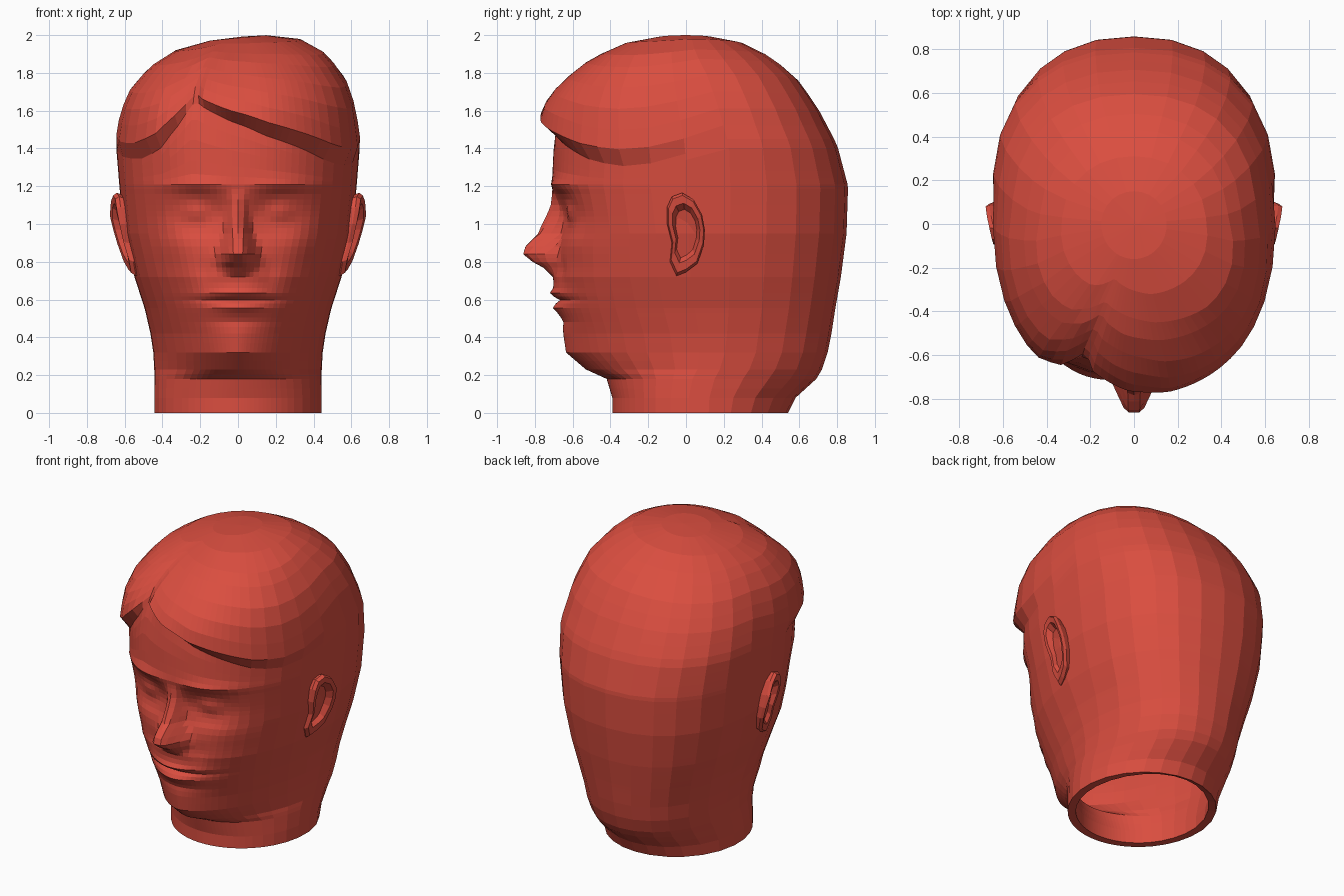
import bpy, bmesh
from math import sin, cos, pi, exp, radians
from mathutils import Vector

red = bpy.data.materials.new("red")
red.diffuse_color = (0.7, 0.075, 0.05, 1)


def table(rows, v):
    """Piecewise linear lookup; each row is (key, values...)."""
    if v <= rows[0][0]:
        return rows[0][1:]
    for a, b in zip(rows, rows[1:]):
        if v <= b[0]:
            f = (v - a[0]) / (b[0] - a[0])
            return [p + (q - p) * f for p, q in zip(a[1:], b[1:])]
    return rows[-1][1:]


def finish(bm, name):
    me = bpy.data.meshes.new(name)
    bm.to_mesh(me)
    bm.free()
    ob = bpy.data.objects.new(name, me)
    bpy.context.collection.objects.link(ob)
    me.materials.append(red)
    return ob


# Head sections: z, half width, front y, back y, y of widest point, front and back roundness
SECTIONS = [
    (0.00, .445, -.39, .54, .08, 2.0, 2.0),
    (0.08, .445, -.39, .58, .08, 2.0, 2.0),
    (0.18, .445, -.42, .69, .10, 1.9, 2.0),
    (0.23, .445, -.53, .72, .12, 1.65, 2.1),
    (0.32, .450, -.635, .75, .14, 1.65, 2.2),
    (0.42, .465, -.65, .77, .15, 1.75, 2.2),
    (0.55, .495, -.68, .79, .15, 1.9, 2.3),
    (0.72, .550, -.705, .82, .15, 2.05, 2.3),
    (0.95, .605, -.67, .85, .15, 2.2, 2.3),
    (1.20, .630, -.71, .858, .15, 2.3, 2.3),
    (1.42, .648, -.70, .80, .15, 2.3, 2.3),
    (1.60, .620, -.67, .705, .10, 2.3, 2.3),
    (1.75, .565, -.59, .605, .05, 2.3, 2.3),
    (1.87, .465, -.48, .47, .0, 2.2, 2.2),
    (1.95, .330, -.33, .31, .0, 2.1, 2.1),
    (1.985, .15, -.16, .15, .0, 2.0, 2.0)]

# Hair edge round the front: angle, edge height, hair thickness
FRINGE = [(-95, 1.45, 0), (-75, 1.36, .015), (-52, 1.34, .045), (-37, 1.39, .07),
          (-27, 1.52, .05), (-19, 1.66, .0), (-14, 1.62, .06), (0, 1.53, .095),
          (10, 1.47, .10), (28, 1.40, .08), (45, 1.33, .06), (60, 1.305, .04),
          (75, 1.33, .015), (95, 1.45, 0)]

# Nose: z, projection, half width
NOSE = [(.72, 0, .09), (.77, .06, .115), (.80, .12, .125), (.84, .175, .125), (.88, .17, .105),
        (.95, .115, .08), (1.0, .09, .07), (1.1, .03, .06), (1.18, 0, .06)]

# Facial relief: x, z, spread x, spread z, height
RELIEF = [(.20, 1.06, .14, .09, .075 * -1), (.22, 1.06, .085, .055, .05),
          (.24, 1.21, .17, .03, .025), (.33, .90, .12, .10, .02),
          (0, .635, .17, .022, .028), (0, .597, .20, .013, -.022),
          (0, .555, .14, .022, .025), (0, .48, .16, .03, -.015),
          (.17, .75, .05, .07, -.015)]

ROWS = [0, .08, .13, .18, .205, .23, .275, .32, .37, .42, .455, .48, .505, .53, .555, .578,
        .597, .615, .635, .66, .69, .72, .745, .77, .80, .82, .84, .88, .92, .95, .98, 1.01,
        1.04, 1.07, 1.1, 1.13, 1.16, 1.185, 1.21, 1.24, 1.28, 1.34, 1.40, 1.45, 1.52, 1.6,
        1.68, 1.76, 1.84, 1.89, 1.95, 1.985]
HALF = [2, 4, 6, 8, 11, 14, 17, 20, 23, 27, 31, 36, 42, 50, 59, 70, 82, 95, 110, 125, 140, 153, 167]
ANGLES = [-a for a in reversed(HALF)] + [0] + HALF + [180]


def head_point(z0, deg):
    edge, thick = table(FRINGE, deg)
    # bend the rows so that one of them runs along the fringe
    z = z0
    if z0 > 1.45:
        z = edge + (z0 - 1.45) * (1.985 - edge) / .535
    elif z0 > 1.21:
        z = 1.21 + (z0 - 1.21) * (edge - 1.21) / .24
    w, yf, yb, yc, nf, nb = table(SECTIONS, z)
    s, c = sin(radians(deg)), cos(radians(deg))
    n = nf if c > 0 else nb
    x = w * abs(s) ** (2 / n) * (1 if s > 0 else -1)
    depth = abs(c) ** (2 / n)
    y = yc + ((yf - yc) if c > 0 else (yb - yc)) * depth
    # hair volume above the fringe
    if z0 > 1.46:
        d = Vector((x, y - yc)).normalized() * thick * max(0, min(1, (1.95 - z) / .28))
        x, y = x + d.x, y + d.y
    # face relief and nose
    elif c > .3:
        ax = abs(x)
        y -= sum(h * exp(-((ax - bx) / sx) ** 2 - ((z - bz) / sz) ** 2)
                 for bx, bz, sx, sz, h in RELIEF)
        h, nw = table(NOSE, z)
        y -= h * max(0, min(1, (nw - ax) / (nw * .7)))
    # the crown leans to one side
    z += .1 * x * max(0, z - 1.5) / .5
    return x, y, z


# Head with hair, hollow and open at the neck
bm = bmesh.new()
grid = [[bm.verts.new(head_point(z, a)) for a in ANGLES] for z in ROWS]
n = len(ANGLES)
for lo, hi in zip(grid, grid[1:]):
    for i in range(n):
        j = (i + 1) % n
        bm.faces.new((lo[i], lo[j], hi[j], hi[i]))
crown = bm.verts.new((0.02, 0, 1.992))
for i in range(n):
    bm.faces.new((grid[-1][i], grid[-1][(i + 1) % n], crown))
head = finish(bm, "head")
shell = head.modifiers.new("wall", 'SOLIDIFY')
shell.thickness = .05
shell.offset = -1

# Ears: a raised rim with a sunken bowl, mirrored
OUTLINE = [(-.10, 1.09), (-.075, 1.145), (-.02, 1.165), (.04, 1.13), (.085, 1.05), (.10, .97),
           (.095, .89), (.06, .79), (.0, .745), (-.05, .725), (-.085, .80), (-.075, .90), (-.10, 1.0)]
bm = bmesh.new()
rings = []
for scale, lift in ((.85, -.09), (1, -.01), (.93, .01), (.72, .005), (.55, -.035)):
    ring = []
    for y, z in OUTLINE:
        yy, zz = (y - .005) * scale + .005, (z - .97) * scale + .97
        base = .56 + .28 * (zz - .72) - .25 * max(0, zz - 1.05)
        ring.append(bm.verts.new((base + lift + .22 * yy, yy, zz)))
    rings.append(ring)
for a, b in zip(rings, rings[1:]):
    for i in range(len(a)):
        j = (i + 1) % len(a)
        bm.faces.new((a[i], a[j], b[j], b[i]))
bm.faces.new(rings[-1])
bm.faces.new(rings[0][::-1])
bmesh.ops.recalc_face_normals(bm, faces=bm.faces)
ears = finish(bm, "ears")
ears.modifiers.new("both_sides", 'MIRROR')
